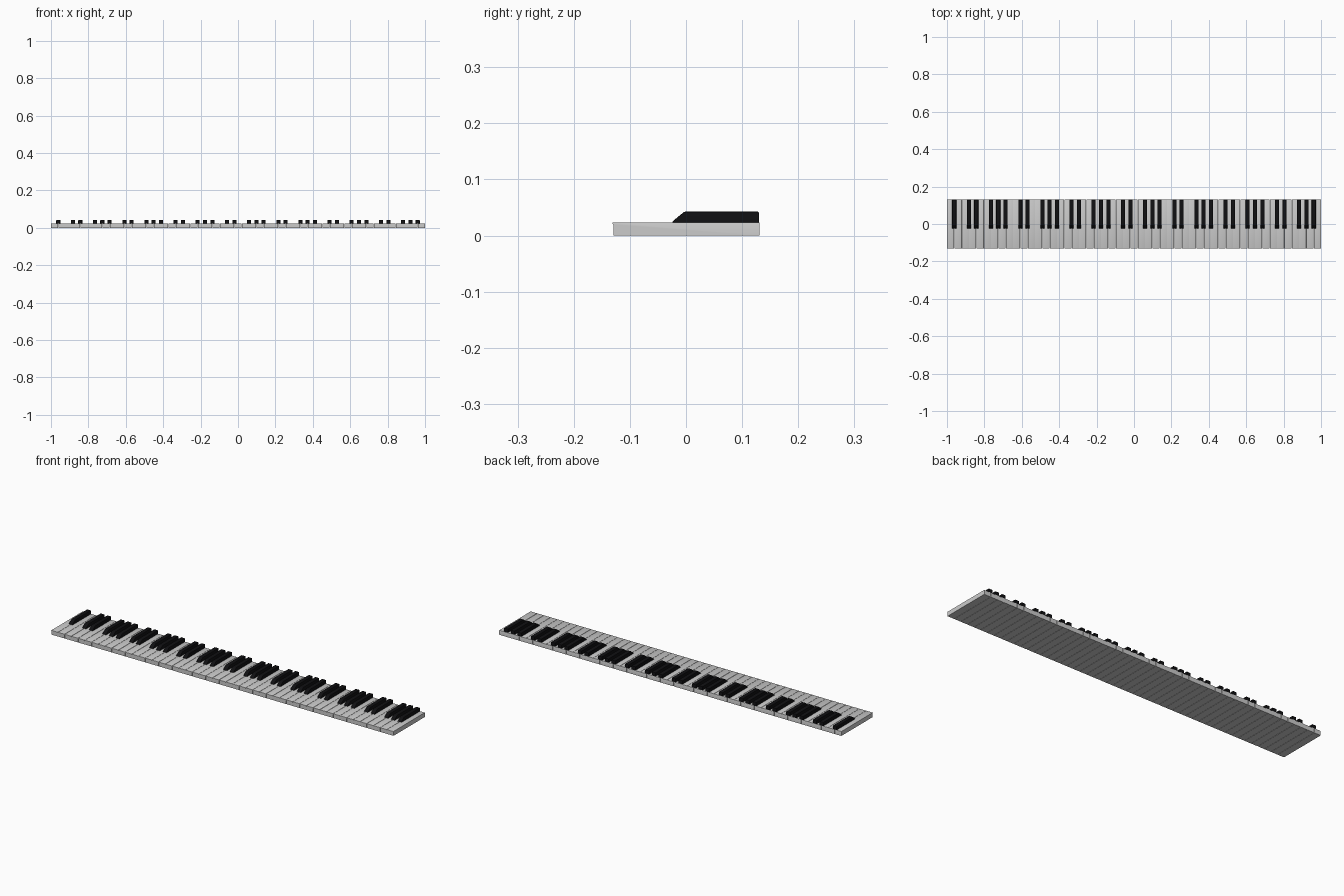
import bpy, bmesh

if "Cube" in bpy.data.objects:
    bpy.data.objects.remove(bpy.data.objects["Cube"])

WHITES = 51
PITCH = 2 / WHITES
GAP = 0.0012

black = bpy.data.materials.new("black_key_finish")
black.diffuse_color = (0.005, 0.005, 0.006, 1)
black.use_nodes = True
black.node_tree.nodes["Principled BSDF"].inputs["Base Color"].default_value = black.diffuse_color


def make_key(name, x, width, profile, bevel, material=None):
    """Extrude a (y, z) side profile across the width of one key."""
    bm = bmesh.new()
    face = bm.faces.new([bm.verts.new((-width / 2, y, z)) for y, z in profile])
    ext = bmesh.ops.extrude_face_region(bm, geom=[face])
    bmesh.ops.translate(bm, vec=(width, 0, 0),
                        verts=[v for v in ext["geom"] if isinstance(v, bmesh.types.BMVert)])
    bmesh.ops.recalc_face_normals(bm, faces=bm.faces)
    # soften only the upper edges
    top = max(z for _, z in profile)
    edges = [e for e in bm.edges if all(v.co.z > top - 1e-5 for v in e.verts)
             or (material and abs(e.verts[0].co.z - e.verts[1].co.z) > 0.01
                 and abs(e.verts[0].co.y - e.verts[1].co.y) > 0.01)]
    bmesh.ops.bevel(bm, geom=edges, offset=bevel, segments=2, profile=0.5, affect='EDGES')
    mesh = bpy.data.meshes.new(name)
    bm.to_mesh(mesh)
    bm.free()
    obj = bpy.data.objects.new(name, mesh)
    obj.location.x = x
    bpy.context.collection.objects.link(obj)
    if material:
        mesh.materials.append(material)
    bpy.ops.object.select_all(action='DESELECT')
    obj.select_set(True)
    bpy.context.view_layer.objects.active = obj
    bpy.ops.object.shade_smooth_by_angle()
    return obj


# white keys: flat slabs with a small overhanging front lip
white_profile = [(-0.129, 0), (-0.129, 0.0195), (-0.131, 0.0205),
                 (-0.131, 0.0235), (0.131, 0.0235), (0.131, 0)]
for i in range(WHITES):
    make_key("white_key", -1 + (i + 0.5) * PITCH, PITCH - GAP, white_profile, 0.0006)

# black keys: raised bars with a sloped front, in groups of two and three
black_profile = [(-0.025, 0.022), (-0.023, 0.026), (-0.003, 0.0425),
                 (0.130, 0.0425), (0.130, 0.022)]
for b in range(1, WHITES):
    if b % 7 in (1, 3, 4, 6, 0):
        make_key("black_key", -1 + b * PITCH, 0.022, black_profile, 0.0022, black)
